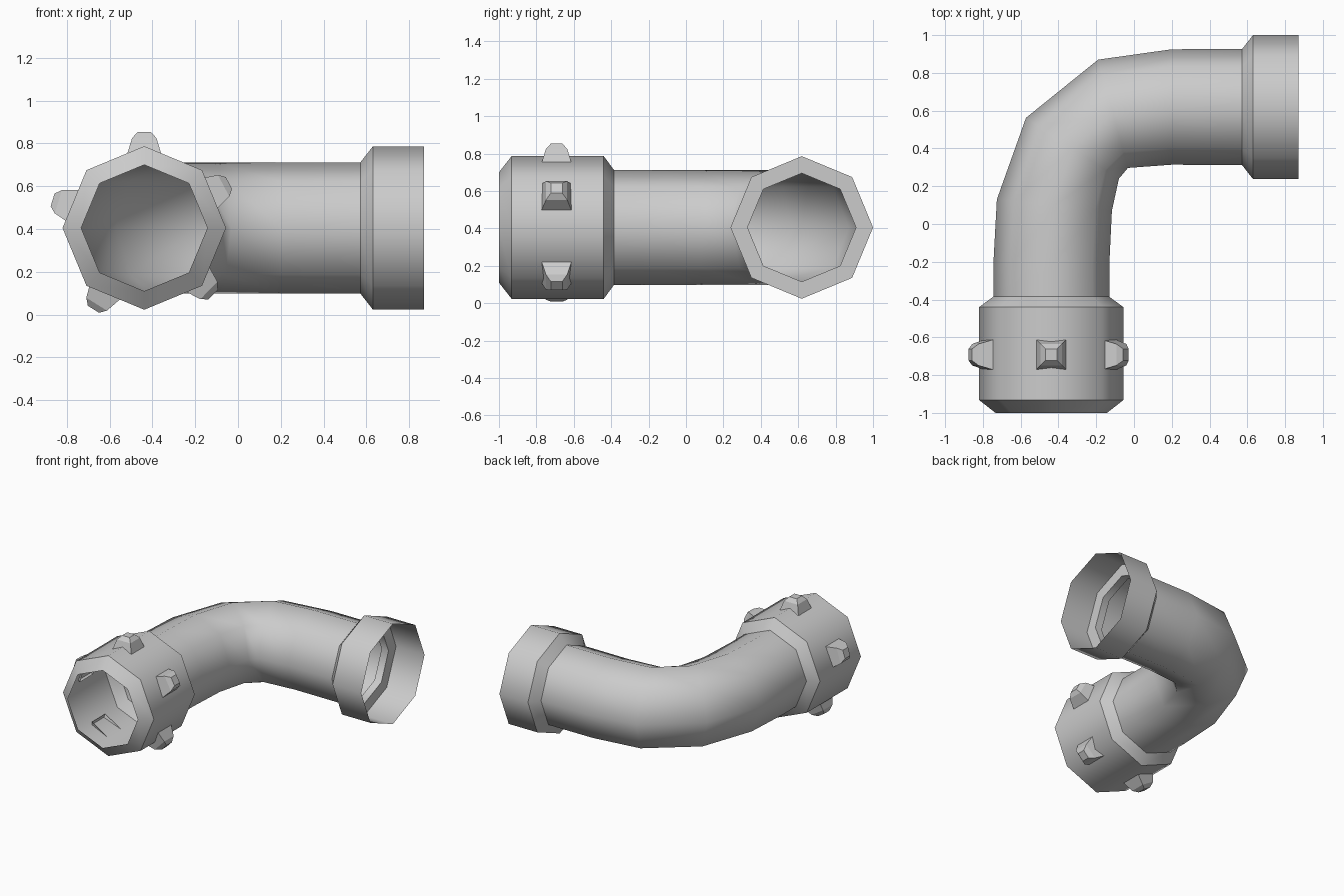
import bpy, bmesh, math
from mathutils import Vector

if "Cube" in bpy.data.objects:
    bpy.data.objects.remove(bpy.data.objects["Cube"])

CX, CY, CZ = -0.438, 0.619, 0.405   # front axis x, side axis y, shared height
SIDES = 8


def loft(name, rings, cap_last=False, angle=48, smooth=True):
    """Skin a list of rings (lists of points with equal length)."""
    bm = bmesh.new()
    vs = [[bm.verts.new(p) for p in ring] for ring in rings]
    n = len(rings[0])
    for a, b in zip(vs, vs[1:]):
        for i in range(n):
            j = (i + 1) % n
            bm.faces.new((a[i], a[j], b[j], b[i]))
    if cap_last:
        bm.faces.new(vs[-1])
    bmesh.ops.recalc_face_normals(bm, faces=bm.faces)
    me = bpy.data.meshes.new(name)
    bm.to_mesh(me)
    bm.free()
    ob = bpy.data.objects.new(name, me)
    bpy.context.collection.objects.link(ob)
    if smooth:
        bpy.ops.object.select_all(action='DESELECT')
        ob.select_set(True)
        bpy.context.view_layer.objects.active = ob
        bpy.ops.object.shade_smooth_by_angle(angle=math.radians(angle))
    return ob


def octagon(outer, inner, rz):
    """Upright octagon spanning two plan points, with vertical radius rz."""
    o, i = Vector((*outer, CZ)), Vector((*inner, CZ))
    c, h = (o + i) / 2, (o - i) / 2
    ts = [2 * math.pi * k / SIDES for k in range(SIDES)]
    return [c + h * math.cos(t) + Vector((0, 0, rz * math.sin(t))) for t in ts]


def front_ring(y, r):
    return octagon((CX - r, y), (CX + r, y), r)


def side_ring(x, r):
    return octagon((x, CY + r), (x, CY - r), r)


# Bent pipe: outer and inner wall points in plan
R = 0.307
bend = [((-0.726, 0.13), (-0.117, 0.07)),
        ((-0.572, 0.562), (-0.08, 0.24)),
        ((-0.19, 0.87), (-0.032, 0.297)),
        ((0.20, 0.925), (0.20, 0.314))]
loft("elbow_pipe",
     [front_ring(-0.385, R), front_ring(-0.22, R)]
     + [octagon(o, i, R) for o, i in bend]
     + [side_ring(0.572, R)], angle=60)

# Front collar with chamfered lip
loft("front_collar", [front_ring(y, r) for y, r in
     ((-1.0, 0.295), (-0.932, 0.382), (-0.44, 0.382), (-0.385, R))])

# Side socket, open at the end, with an inner ledge
loft("side_socket", [side_ring(x, r) for x, r in
     ((0.572, R), (0.63, 0.381), (0.87, 0.381))])
loft("socket_ledge", [side_ring(x, r) for x, r in
     ((0.63, 0.381), (0.63, 0.29), (0.572, 0.29))])

# Tapered lugs around the front collar
for k, deg in enumerate((90, 163, 238, 316, 28)):
    a = math.radians(deg)
    out = Vector((math.cos(a), 0, math.sin(a)))
    tan = Vector((-math.sin(a), 0, math.cos(a)))
    along = Vector((0, 1, 0))
    base = Vector((CX, -0.692, CZ))
    rings = [[base + out * r + tan * (w * s) + along * (w * t)
              for s, t in ((-1, -1), (1, -1), (1, 1), (-1, 1))]
             for r, w in ((0.345, 0.08), (0.42, 0.057), (0.448, 0.031))]
    loft(f"collar_lug_{k + 1}", rings, cap_last=True, smooth=False)
